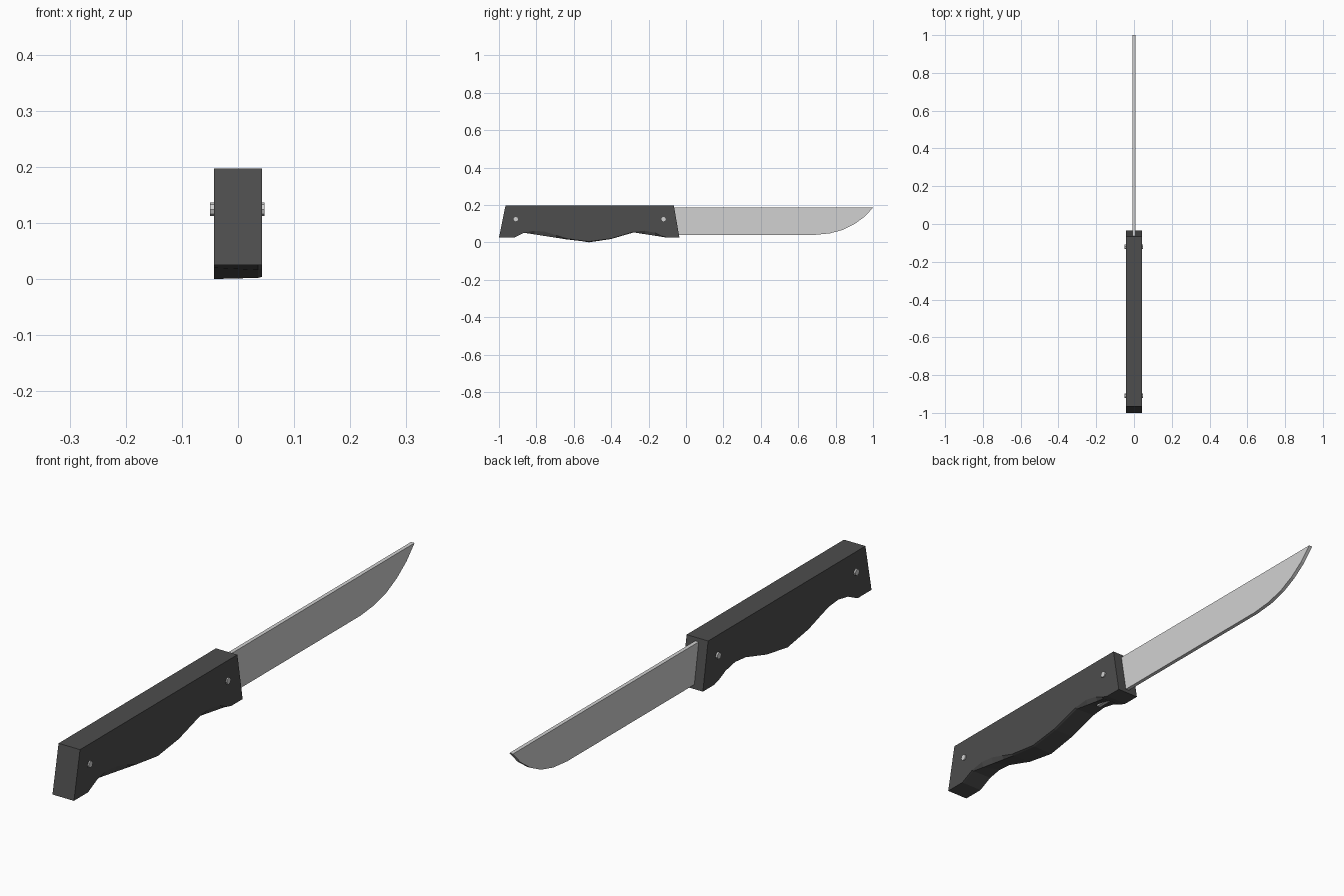
import bpy, bmesh, math

cube = bpy.data.objects.get("Cube")
if cube:
    bpy.data.objects.remove(cube, do_unlink=True)


def material(name, value):
    mat = bpy.data.materials.new(name)
    mat.use_nodes = True
    colour = (value, value, value, 1)
    mat.diffuse_color = colour
    mat.node_tree.nodes["Principled BSDF"].inputs["Base Color"].default_value = colour
    return mat


steel = material("light steel grey", 0.64)
charcoal = material("charcoal black", 0.075)


def finish(name, bm, mat):
    mesh = bpy.data.meshes.new(name)
    bm.to_mesh(mesh)
    bm.free()
    mesh.materials.append(mat)
    obj = bpy.data.objects.new(name, mesh)
    bpy.context.collection.objects.link(obj)
    return obj


def bridge(bm, first, second):
    """Join two matching closed rings with quads."""
    n = len(first)
    for i in range(n):
        j = (i + 1) % n
        bm.faces.new((first[i], first[j], second[j], second[i]))


def ring(bm, x, outline):
    return [bm.verts.new((x, y, z)) for y, z in outline]


# Handle: finger-groove underside with a shallow web just inside the left side
half = 0.043
ends = [(-0.965, 0.197), (-1, 0.025), (-0.92, 0.025)]
front_ends = [(-0.1, 0.025), (-0.035, 0.025), (-0.065, 0.197)]
grooves = [(-0.865, 0.052), (-0.81, 0.062), (-0.755, 0.057), (-0.695, 0.038),
           (-0.64, 0.02), (-0.52, 0.004), (-0.4, 0.02), (-0.34, 0.038),
           (-0.28, 0.056), (-0.22, 0.062), (-0.165, 0.051), (-0.13, 0.034)]
web_ends = [(-0.865, 0.051), (-0.64, 0.016), (-0.52, 0.002), (-0.4, 0.018),
            (-0.28, 0.053), (-0.1, 0.025)]


def web_height(y):
    for (y0, z0), (y1, z1) in zip(web_ends, web_ends[1:]):
        if y0 <= y <= y1:
            return z0 + (z1 - z0) * (y - y0) / (y1 - y0)


web = [(y, web_height(y)) for y, z in grooves]
right_grooves = [(y, 0 if z < 0.01 else z) for y, z in grooves]
bm = bmesh.new()
rings = [ring(bm, x, ends + mid + front_ends)
         for x, mid in ((-half, right_grooves), (half - 0.007, web), (half, grooves))]
for a, b in zip(rings, rings[1:]):
    bridge(bm, a, b)
bm.faces.new(rings[0])
bm.faces.new(rings[-1])
bmesh.ops.recalc_face_normals(bm, faces=bm.faces[:])
finish("handle", bm, charcoal)

# Blade: flat plate with a curved tip; the left tip panel is a separate face
thick = 0.007
tip = [(0.69, 0.04), (0.77, 0.048), (0.84, 0.067), (0.9, 0.097), (0.955, 0.137), (1, 0.185)]
outline = [(-0.2, 0.185), (-0.2, 0.04)] + tip
bm = bmesh.new()
right = ring(bm, -thick, outline)
left = ring(bm, thick, outline)
bridge(bm, right, left)
bm.faces.new(right)
bm.faces.new([left[0], left[1], left[2], left[-1]])
panel = bm.faces.new(left[2:])
bmesh.ops.recalc_face_normals(bm, faces=bm.faces[:])
panel.normal_flip()
finish("blade", bm, steel)

# Rivets through both ends of the handle
for name, y in (("rear_rivet", -0.91), ("front_rivet", -0.12)):
    bpy.ops.mesh.primitive_cylinder_add(vertices=8, radius=0.012, depth=0.097,
                                        location=(-0.001, y, 0.124),
                                        rotation=(0, math.pi / 2, 0))
    rivet = bpy.context.object
    rivet.name = name
    rivet.data.materials.append(steel)
